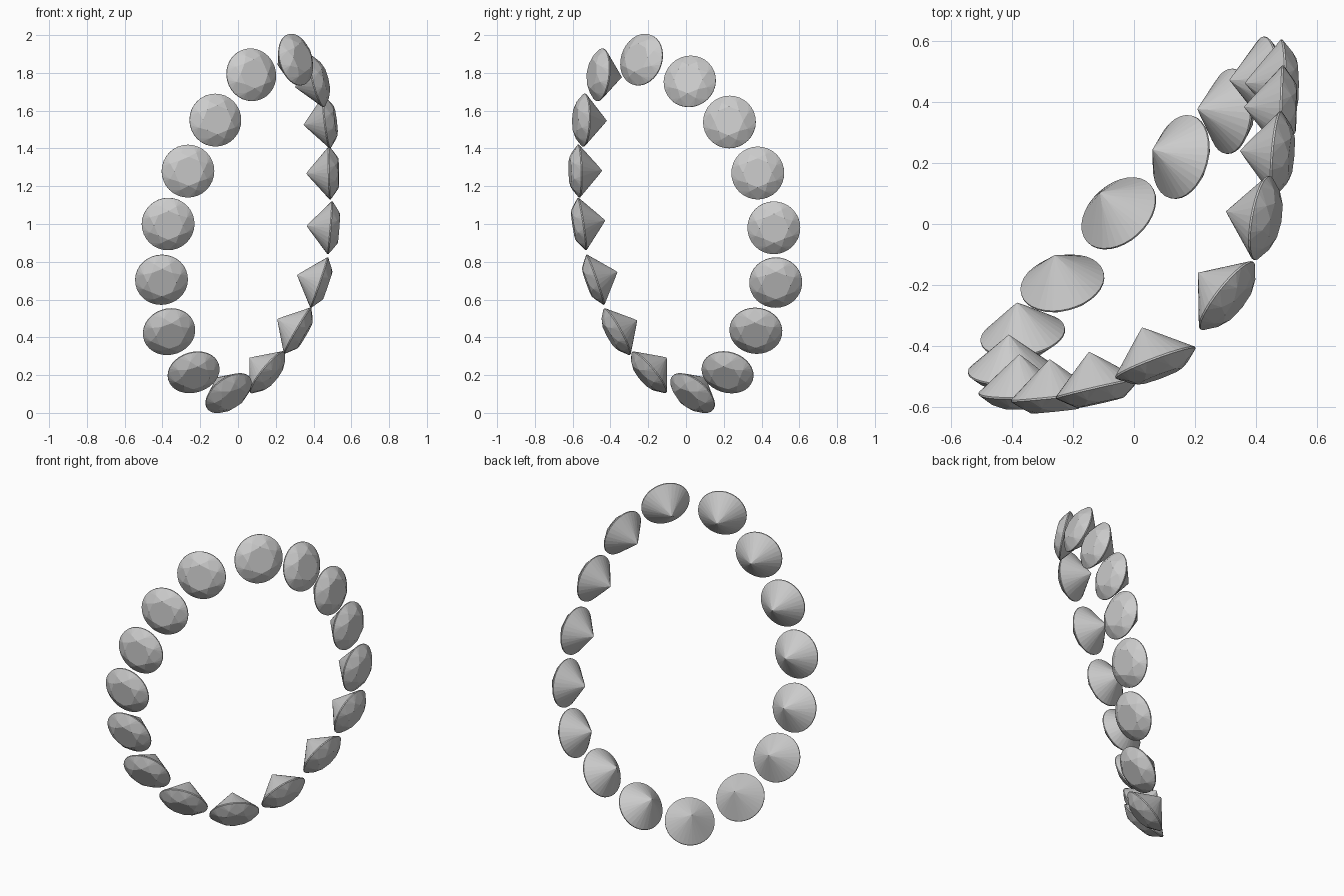
import bpy, bmesh
from math import sin, cos, pi
from mathutils import Vector

if "Cube" in bpy.data.objects:
    bpy.data.objects.remove(bpy.data.objects["Cube"])

R = 0.14           # girdle radius
CROWN = 0.048      # table height above girdle centre
PAVILION = 0.124   # culet depth below girdle centre
EDGE = 0.003       # half girdle thickness


def ring(n, r, z, offset=0.0):
    return [(r * cos(2 * pi * i / n + offset), r * sin(2 * pi * i / n + offset), z)
            for i in range(n)]


# Brilliant-cut stone: hull of table, star points, girdle, pavilion and culet
def gem_mesh():
    table_r, star_r = 0.55 * R, 0.76 * R
    star_z = EDGE + (CROWN - EDGE) * (R - star_r * cos(pi / 8)) / (R - table_r)
    pts = ring(8, table_r, CROWN) + ring(8, star_r, star_z, pi / 8)
    pts += ring(32, R, EDGE) + ring(32, R, -EDGE)
    pts += ring(8, 0.2 * R, -0.815 * PAVILION) + [(0, 0, -PAVILION)]
    bm = bmesh.new()
    for p in pts:
        bm.verts.new(p)
    bmesh.ops.convex_hull(bm, input=bm.verts[:])
    bmesh.ops.dissolve_limit(bm, angle_limit=0.01, verts=bm.verts[:], edges=bm.edges[:])
    bmesh.ops.recalc_face_normals(bm, faces=bm.faces[:])
    me = bpy.data.meshes.new("gem")
    bm.to_mesh(me)
    bm.free()
    return me


# Girdle centre and facing direction of every stone round the loop
STONES = [
    ((0.07, -0.455, 1.79), (0.35, -0.93, 0.10)),
    ((-0.12, -0.54, 1.55), (0.22, -0.97, 0.03)),
    ((-0.265, -0.567, 1.28), (0.10, -0.99, -0.02)),
    ((-0.37, -0.55, 1.00), (0.05, -0.98, -0.15)),
    ((-0.405, -0.48, 0.705), (0.05, -0.94, -0.33)),
    ((-0.365, -0.365, 0.43), (0.15, -0.86, -0.48)),
    ((-0.235, -0.195, 0.215), (0.20, -0.75, -0.63)),
    ((-0.05, 0.035, 0.105), (0.50, -0.55, -0.67)),
    ((0.155, 0.22, 0.215), (0.76, -0.20, -0.62)),
    ((0.315, 0.37, 0.435), (0.86, -0.06, -0.50)),
    ((0.43, 0.475, 0.69), (0.94, 0.02, -0.32)),
    ((0.487, 0.465, 0.98), (0.99, 0.02, -0.08)),
    ((0.485, 0.38, 1.27), (0.99, -0.03, 0.02)),
    ((0.47, 0.23, 1.54), (0.98, -0.08, 0.12)),
    ((0.42, 0.02, 1.755), (0.95, -0.17, 0.24)),
    ((0.305, -0.235, 1.87), (0.76, -0.60, 0.22)),
]

mesh = gem_mesh()
for i, (centre, facing) in enumerate(STONES):
    ob = bpy.data.objects.new(f"gem_{i + 1:02d}", mesh)
    ob.location = centre
    ob.rotation_mode = 'QUATERNION'
    ob.rotation_quaternion = Vector(facing).to_track_quat('Z', 'Y')
    bpy.context.collection.objects.link(ob)
